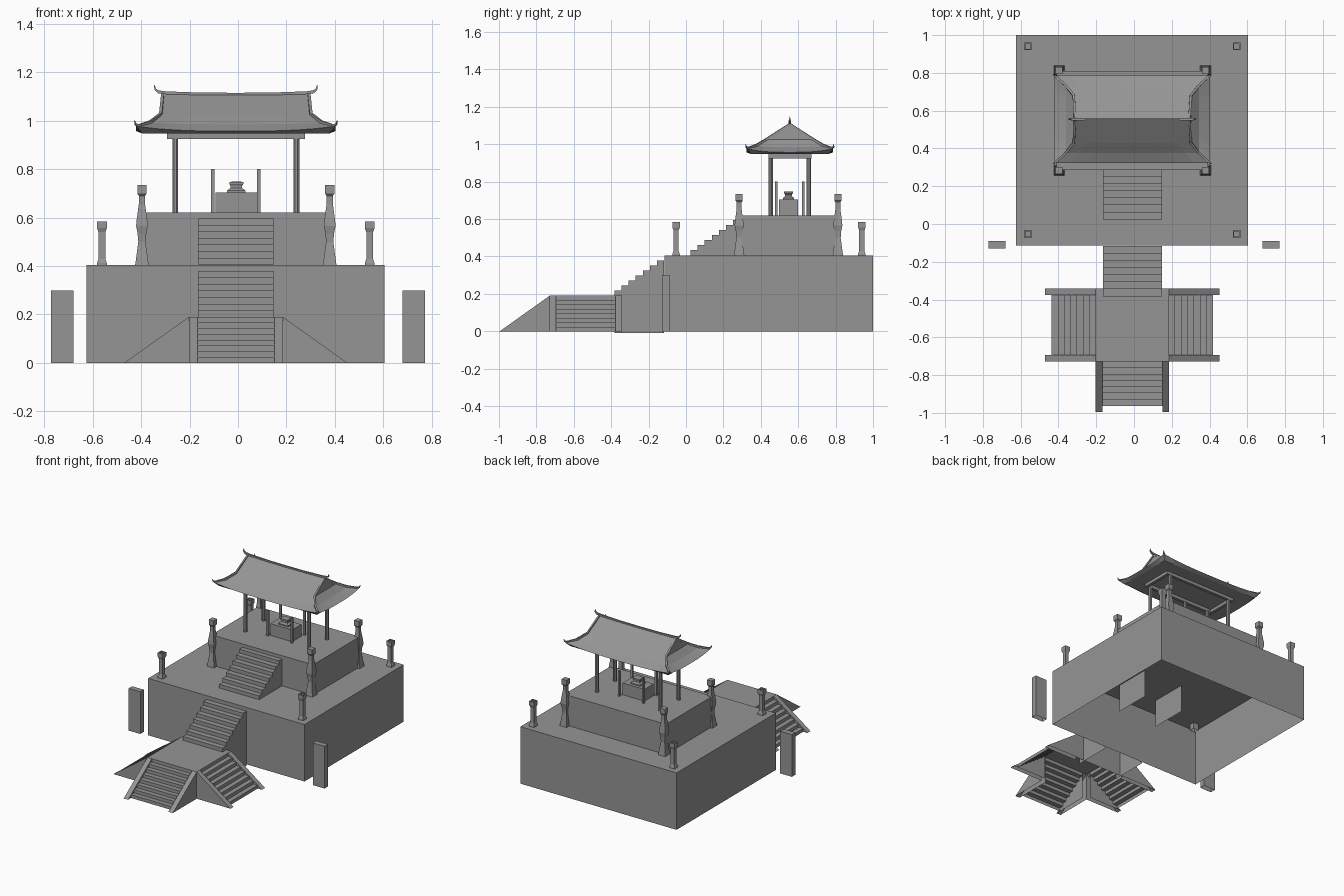
import bpy, bmesh, math
from mathutils import Vector

if "Cube" in bpy.data.objects:
    bpy.data.objects.remove(bpy.data.objects["Cube"], do_unlink=True)

CX = -0.009          # axis of the building
RY = 0.555           # middle of the pavilion
stone = bpy.data.materials.new("grey stone")
stone.use_nodes = True
COLOUR = (0.3, 0.3, 0.3, 1)
stone.diffuse_color = COLOUR
stone.node_tree.nodes["Principled BSDF"].inputs["Base Color"].default_value = COLOUR


def finish(name, bm):
    bmesh.ops.remove_doubles(bm, verts=bm.verts, dist=0.0001)
    bmesh.ops.recalc_face_normals(bm, faces=bm.faces)
    mesh = bpy.data.meshes.new(name)
    bm.to_mesh(mesh)
    bm.free()
    mesh.materials.append(stone)
    obj = bpy.data.objects.new(name, mesh)
    bpy.context.collection.objects.link(obj)
    return obj


def face(bm, *points):
    bm.faces.new([bm.verts.new(p) for p in points])


def tower(name, x, y, rings, sides=4, floor=False, top=True):
    """Stack of rings (half x, half y, z) around a vertical axis."""
    bm = bmesh.new()
    k = 1 / math.cos(math.pi / sides)
    loops = []
    for hx, hy, z in rings:
        angles = [(i + 0.5) * math.tau / sides for i in range(sides)]
        loops.append([bm.verts.new((x + k * hx * math.cos(a), y + k * hy * math.sin(a), z))
                      for a in angles])
    for a, b in zip(loops, loops[1:]):
        for i in range(sides):
            j = (i + 1) % sides
            bm.faces.new((a[i], a[j], b[j], b[i]))
    if top:
        bm.faces.new(loops[-1])
    if floor:
        bm.faces.new(loops[0])
    return finish(name, bm)


def box(name, x, y, hx, hy, z0, z1, floor=False):
    return tower(name, x, y, [(hx, hy, z0), (hx, hy, z1)], floor=floor)


def horn(name, points, radii):
    """Tapered square tube through the points."""
    bm = bmesh.new()
    points = [Vector(p) for p in points]
    loops = []
    for i, p in enumerate(points):
        along = (points[min(i + 1, len(points) - 1)] - points[max(i - 1, 0)]).normalized()
        side = along.cross(Vector((0, 0, 1))).normalized()
        up = side.cross(along)
        loops.append([bm.verts.new(p + radii[i] * (s * side + u * up))
                      for s, u in ((-1, -1), (1, -1), (1, 1), (-1, 1))])
    for a, b in zip(loops, loops[1:]):
        for i in range(4):
            j = (i + 1) % 4
            bm.faces.new((a[i], a[j], b[j], b[i]))
    bm.faces.new(loops[0])
    bm.faces.new(loops[-1])
    return finish(name, bm)


# Terraces and the two free-standing slabs, all open underneath
box("lower_terrace", CX - 0.002, 0.4425, 0.615, 0.5575, 0, 0.405)
box("upper_terrace", CX, 0.548, 0.4, 0.262, 0.405, 0.62)
for s in (-1, 1):
    box("side_slab", s * 0.725, -0.109, 0.046, 0.02, 0, 0.3)


# Straight flights with closed sides
def flight(name, y0, z0):
    bm = bmesh.new()
    n, run, rise, w, drop = 7, 0.038, 0.027, 0.156, 0.2
    for i in range(n):
        y, z = y0 + i * run, z0 + i * rise
        t = z + rise
        face(bm, (CX - w, y, z), (CX + w, y, z), (CX + w, y, t), (CX - w, y, t))
        face(bm, (CX - w, y, t), (CX + w, y, t), (CX + w, y + run, t), (CX - w, y + run, t))
        for x in (CX - w, CX + w):
            face(bm, (x, y, z0 - drop), (x, y + run, z0 - drop), (x, y + run, t), (x, y, t))
    finish(name, bm)


flight("middle_stairs", -0.383, 0.19)
flight("upper_stairs", 0.024, 0.407)

# Landing with three flights between sloped stringers
LZ, LY, REACH, EDGE = 0.19, -0.535, 0.267, 0.035
HALF = 0.194
box("landing_back_wall", CX, LY + HALF - 0.002, HALF, 0.002, 0, LZ)
bm = bmesh.new()
face(bm, *[(CX + sx * HALF, LY + sy * HALF, LZ) for sx, sy in ((-1, -1), (1, -1), (1, 1), (-1, 1))])
finish("landing_top", bm)


def stringer_flight(name, turn):
    bm = bmesh.new()
    c, s = round(math.cos(turn)), round(math.sin(turn))

    def at(d, w, z):       # d outward from the landing, w across
        d += HALF
        return (CX + d * c - w * s, LY + d * s + w * c, z)

    n = 8
    inner = HALF - EDGE
    run, rise = REACH / n, LZ / n
    for i in range(n):
        d, z = REACH - (i + 1) * run, i * rise
        t = z + rise
        face(bm, at(d, -inner, z), at(d, inner, z), at(d, inner, t), at(d, -inner, t))
        if i < n - 1:
            face(bm, at(d, -inner, t), at(d, inner, t), at(d - run, inner, t), at(d - run, -inner, t))
    for side in (-1, 1):
        a, b = side * inner, side * HALF
        face(bm, at(0, a, LZ), at(0, b, LZ), at(REACH, b, 0), at(REACH, a, 0))
        for w in (a, b):
            face(bm, at(0, w, 0), at(REACH, w, 0), at(0, w, LZ))
    finish(name, bm)


stringer_flight("front_stairs", -math.pi / 2)
stringer_flight("left_stairs", 0)
stringer_flight("right_stairs", math.pi)

# Corner posts and carved pillars: (half width, height)
POST = [(0.02, 0.36), (0.02, 0.412), (0.014, 0.43), (0.014, 0.54), (0.02, 0.556),
        (0.02, 0.583), (0.013, 0.583), (0.013, 0.575)]
PILLAR = [(0.028, 0.405), (0.026, 0.418), (0.015, 0.5), (0.018, 0.535), (0.024, 0.565),
          (0.022, 0.59), (0.013, 0.655), (0.013, 0.69), (0.019, 0.698), (0.019, 0.735)]
for sx in (-1, 1):
    for y in (-0.053, 0.94):
        tower("corner_post", CX + sx * 0.5525, y, [(h, h, z) for h, z in POST])
    for y in (0.284, 0.812):
        tower("carved_pillar", CX + sx * 0.3875, y, [(h, h, z) for h, z in PILLAR])
    for sy in (-1, 1):
        tower("pavilion_column", CX + sx * 0.25, RY + sy * 0.102,
              [(0.012, 0.012, 0.62), (0.012, 0.012, 0.93)], sides=8)
        box("altar_pole", CX + sx * 0.095, RY + sy * 0.072, 0.007, 0.007, 0.62, 0.8)

# Altar with a small vessel
box("altar", CX + 0.002, 0.548, 0.086, 0.052, 0.62, 0.704)
tower("altar_vessel", CX + 0.002, 0.548,
      [(h, h * 0.8, z) for h, z in ((0.038, 0.704), (0.038, 0.712), (0.024, 0.722),
                                    (0.024, 0.732), (0.029, 0.738), (0.029, 0.746), (0.02, 0.748))])

# Beam frame under the roof
for s in (-1, 1):
    box("long_beam", CX, RY + s * 0.105, 0.285, 0.01, 0.925, 0.955, floor=True)
    box("cross_beam", CX + s * 0.275, RY, 0.01, 0.115, 0.925, 0.955, floor=True)

# Hip-and-gable roof: each slope is a strip of rows with upturned eaves
GX, GY, GZ = 0.31, 0.125, 1.025     # foot of the gable
EX, EY, EZ = 0.412, 0.232, 0.957    # eaves
RX, RZ = 0.302, 1.108               # ridge
STEPS = 10


def row(p, q, lift=0.0):
    p, q = Vector(p), Vector(q)
    pts = []
    for i in range(STEPS + 1):
        t = i / STEPS
        v = p.lerp(q, t)
        v.z += lift * abs(2 * t - 1) ** 3
        pts.append(v)
    return pts


def strips(bm, rows):
    for a, b in zip(rows, rows[1:]):
        for i in range(STEPS):
            face(bm, a[i], a[i + 1], b[i + 1], b[i])


bm = bmesh.new()
MX, MY, MZ = 0.352, 0.178, 0.985    # sag of the lower slope
UX, UY, UZ = 0.385, 0.205, 0.947    # inner edge of the soffit
for s in (-1, 1):
    fy = lambda h: RY + s * h
    strips(bm, [row((CX - RX, RY, RZ), (CX + RX, RY, RZ)),
                row((CX - GX, fy(GY), GZ), (CX + GX, fy(GY), GZ)),
                row((CX - MX, fy(MY), MZ), (CX + MX, fy(MY), MZ), 0.006),
                row((CX - EX, fy(EY), EZ), (CX + EX, fy(EY), EZ), 0.02),
                row((CX - UX, fy(UY), UZ), (CX + UX, fy(UY), UZ))])
    fx = lambda h: CX + s * h
    strips(bm, [row((fx(GX), RY - GY, GZ), (fx(GX), RY + GY, GZ)),
                row((fx(MX), RY - MY, MZ), (fx(MX), RY + MY, MZ), 0.006),
                row((fx(EX), RY - EY, EZ), (fx(EX), RY + EY, EZ), 0.02),
                row((fx(UX), RY - UY, UZ), (fx(UX), RY + UY, UZ))])
    face(bm, (fx(RX), RY, RZ), (fx(GX), RY - GY, GZ), (fx(GX), RY + GY, GZ))
face(bm, *[(CX + a * UX, RY + b * UY, UZ) for a, b in ((-1, -1), (1, -1), (1, 1), (-1, 1))])
finish("roof", bm)

# Ridges with curled tips
for sx in (-1, 1):
    horn("main_ridge", [(CX + sx * x, RY, z) for x, z in
                        ((0, 1.11), (0.15, 1.111), (0.29, 1.115), (0.32, 1.119), (0.333, 1.13), (0.336, 1.147))],
         [0.005, 0.005, 0.006, 0.006, 0.004, 0.001])
    for sy in (-1, 1):
        horn("hip_ridge", [(CX + sx * x, RY + sy * y, z) for x, y, z in
                           ((RX, 0, RZ), (GX, GY, GZ + 0.002), (MX, MY, MZ + 0.01), (0.4, 0.222, 0.979),
                            (0.414, 0.233, 0.985), (0.418, 0.236, 1.0))],
             [0.006, 0.006, 0.006, 0.006, 0.004, 0.001])
